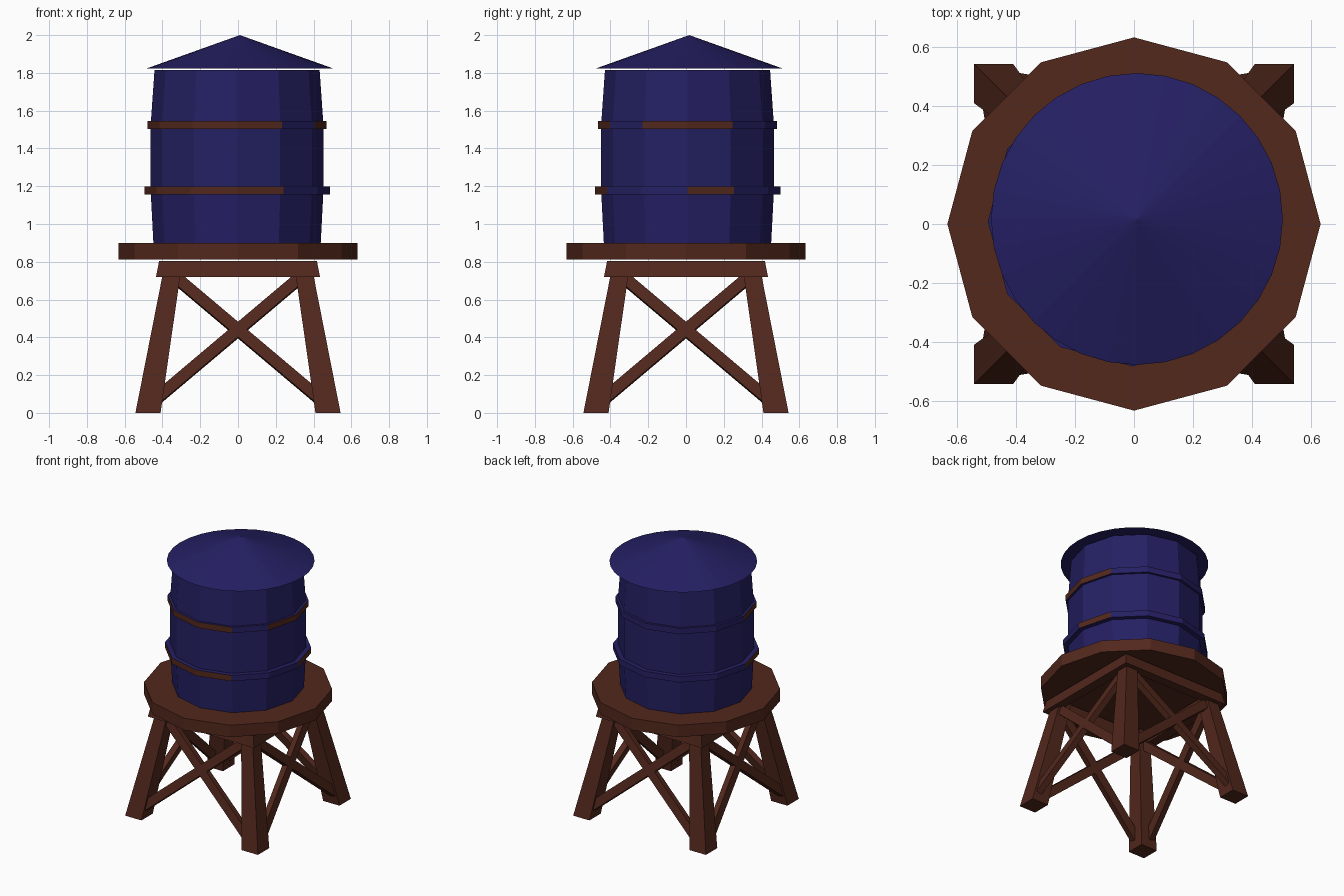
import bpy, bmesh, math
from mathutils import Vector, Matrix

if "Cube" in bpy.data.objects:
    bpy.data.objects.remove(bpy.data.objects["Cube"])


def material(name, rgb):
    m = bpy.data.materials.new(name)
    m.diffuse_color = (*rgb, 1)
    m.use_nodes = True
    m.node_tree.nodes["Principled BSDF"].inputs["Base Color"].default_value = m.diffuse_color
    return m


brown = material("brown_wood", (0.085, 0.021, 0.012))
blue = material("blue_paint", (0.018, 0.014, 0.125))


def loft(name, rings, mats, turn=0, pick=None):
    """Skin a stack of equal rings, cap both ends; pick(i) gives a side's material slot."""
    bm = bmesh.new()
    rot = Matrix.Rotation(turn, 3, 'Z')
    vs = [[bm.verts.new(rot @ Vector(p)) for p in r] for r in rings]
    n = len(rings[0])
    for a, b in zip(vs, vs[1:]):
        for i in range(n):
            j = (i + 1) % n
            f = bm.faces.new((a[i], a[j], b[j], b[i]))
            f.material_index = pick(i) if pick else 0
    bm.faces.new(vs[0])
    bm.faces.new(vs[-1])
    bmesh.ops.recalc_face_normals(bm, faces=bm.faces)
    me = bpy.data.meshes.new(name)
    bm.to_mesh(me)
    bm.free()
    for m in mats:
        me.materials.append(m)
    ob = bpy.data.objects.new(name, me)
    bpy.context.collection.objects.link(ob)
    return ob


def circle(r, z, n=12, cx=0.0, cy=0.0):
    return [(cx + r * math.cos(2 * math.pi * i / n),
             cy + r * math.sin(2 * math.pi * i / n), z) for i in range(n)]


def square(lo, hi, z):
    return [(lo, -hi, z), (hi, -hi, z), (hi, -lo, z), (lo, -lo, z)]


def brace(name, a, b, turn):
    """Rectangular bar lying in the sloping plane of one side."""
    a, b = Vector(a), Vector(b)
    out = Vector((0, -1, 0.2)).normalized()
    side = (b - a).cross(out).normalized() * 0.031
    out = out * 0.022
    corners = (side + out, side - out, -side - out, -side + out)
    loft(name, [[p + c for c in corners] for p in (a, b)], [brown], turn)


# Stand: the same leg, top beam and crossed braces on four sides
for k, s in enumerate(("front", "right", "back", "left")):
    t = k * math.pi / 2
    loft(s + "_leg", [square(0.41, 0.543, 0), square(0.295, 0.385, 0.803)], [brown], t)
    o0, o1, w = 0.434, 0.418, 0.07
    loft(s + "_top_beam", [
        [(-o0, -o0, 0.72), (o0, -o0, 0.72), (o0 - w, -o0 + w, 0.72), (-o0 + w, -o0 + w, 0.72)],
        [(-o1, -o1, 0.803), (o1, -o1, 0.803), (o1 - w, -o1 + w, 0.803), (-o1 + w, -o1 + w, 0.803)],
    ], [brown], t)
    for sx, label in ((1, "rising"), (-1, "falling")):
        brace(f"{s}_{label}_brace", (-0.455 * sx, -0.494, 0.055),
              (0.34 * sx, -0.36, 0.725), t)

# Platform
loft("platform", [circle(0.633, 0.812), circle(0.633, 0.90)], [brown])

# Barrel-shaped tank
cx, cy = -0.005, 0.008
loft("tank", [circle(r, z, 12, cx, cy) for r, z in
              ((0.443, 0.90), (0.457, 1.17), (0.457, 1.53), (0.437, 1.816))], [blue])

# Hoops, partly painted over in blue
for name, r, z, bare in (("lower_hoop", 0.491, 1.155, {0, 6, 7, 8, 9}),
                         ("upper_hoop", 0.474, 1.503, {0, 6, 7, 8, 9, 11})):
    loft(name, [circle(r, z, 12, cx, cy), circle(r, z + 0.043, 12, cx, cy)],
         [blue, brown], pick=lambda i, bare=bare: int(i in bare))

# Conical roof
bpy.ops.mesh.primitive_cone_add(vertices=32, radius1=0.495, radius2=0, depth=0.177,
                                location=(0.01, 0.017, 1.9115))
roof = bpy.context.object
roof.name = "roof"
roof.data.materials.append(blue)
